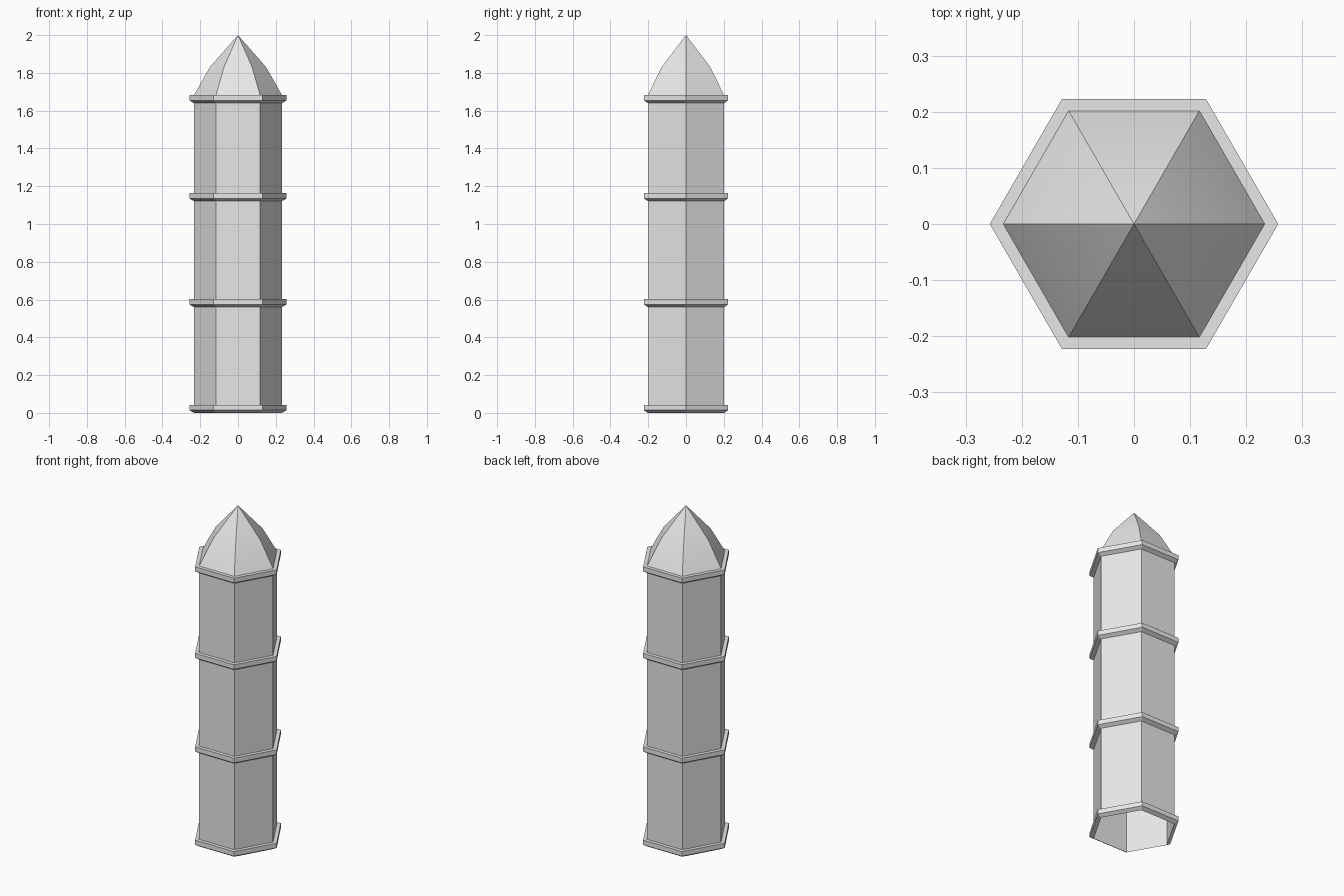
import bpy, bmesh, math

SIDES = 6
SHAFT_R, RING_R = 0.233, 0.257
RING_H, CHAMFER = 0.042, 0.014

cube = bpy.data.objects.get("Cube")
if cube:
    bpy.data.objects.remove(cube, do_unlink=True)

stone = bpy.data.materials.new("grey_stone")
stone.use_nodes = True
stone.diffuse_color = (0.8, 0.8, 0.8, 1)
bsdf = next(n for n in stone.node_tree.nodes if n.type == 'BSDF_PRINCIPLED')
bsdf.inputs["Base Color"].default_value = (0.8, 0.8, 0.8, 1)


def hex_loft(name, profile):
    """Sweep a (radius, height) profile, listed bottom to top, around six sides."""
    bm = bmesh.new()
    loops = []
    for r, z in profile:
        if r == 0:
            loops.append([bm.verts.new((0, 0, z))] * SIDES)
        else:
            angles = [math.tau * i / SIDES for i in range(SIDES)]
            loops.append([bm.verts.new((r * math.cos(a), r * math.sin(a), z)) for a in angles])
    for low, high in zip(loops, loops[1:]):
        for i in range(SIDES):
            j = (i + 1) % SIDES
            corners = [low[i], low[j], high[j], high[i]]
            bm.faces.new(list(dict.fromkeys(corners)))
    mesh = bpy.data.meshes.new(name)
    bm.to_mesh(mesh)
    bm.free()
    mesh.materials.append(stone)
    obj = bpy.data.objects.new(name, mesh)
    bpy.context.collection.objects.link(obj)
    return obj


# Hollow shaft, open at the bottom
hex_loft("shaft", [(SHAFT_R, 0), (SHAFT_R, 1.682)])

# Bands with a chamfered underside and a flat top ledge
for name, top in (("base_band", RING_H), ("lower_band", 0.602),
                  ("upper_band", 1.163), ("cornice_band", 1.682)):
    base = top - RING_H
    hex_loft(name, [(SHAFT_R, base), (RING_R, base + CHAMFER),
                    (RING_R, top), (SHAFT_R, top)])

# Pointed roof with a soft bend halfway up and crisp ridges
roof = hex_loft("roof", [(SHAFT_R, 1.682), (0.148, 1.832), (0, 2.0)])
bpy.ops.object.select_all(action='DESELECT')
roof.select_set(True)
bpy.context.view_layer.objects.active = roof
bpy.ops.object.shade_smooth_by_angle(angle=math.radians(30))
